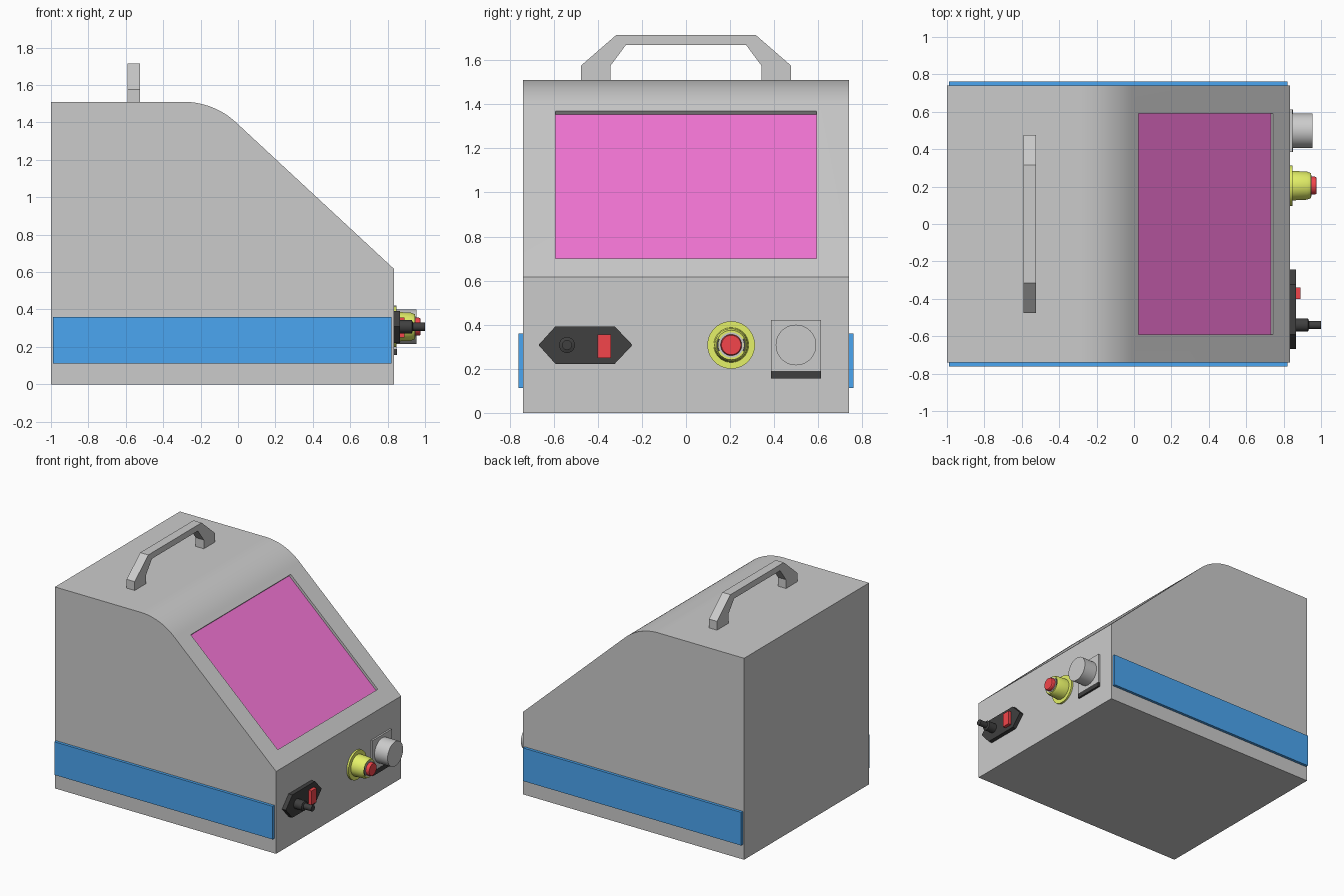
import bpy, bmesh, math
from mathutils import Vector

if "Cube" in bpy.data.objects:
    bpy.data.objects.remove(bpy.data.objects["Cube"])

X0, X1, TOP, HALF = -1.0, 0.834, 1.51, 0.74
BLUE = ("blue", (0.07, 0.38, 0.88, 1))
MAGENTA = ("magenta", (0.9, 0.18, 0.67, 1))
YELLOW = ("yellow", (0.78, 0.88, 0.14, 1))
RED = ("red", (0.9, 0.06, 0.07, 1))
BLACK = ("black", (0.05, 0.05, 0.05, 1))


def finish(name, bm, color):
    bmesh.ops.recalc_face_normals(bm, faces=bm.faces)
    mesh = bpy.data.meshes.new(name)
    bm.to_mesh(mesh)
    bm.free()
    ob = bpy.data.objects.new(name, mesh)
    bpy.context.collection.objects.link(ob)
    if color:
        mat = bpy.data.materials.get(color[0]) or bpy.data.materials.new(color[0])
        mat.diffuse_color = color[1]
        mat.use_nodes = True
        mat.node_tree.nodes["Principled BSDF"].inputs["Base Color"].default_value = mat.diffuse_color
        mesh.materials.append(mat)
    return ob


def smooth(ob):
    bpy.ops.object.select_all(action='DESELECT')
    ob.select_set(True)
    bpy.context.view_layer.objects.active = ob
    bpy.ops.object.shade_smooth_by_angle(angle=math.radians(25))


def prism(name, pts, axis, a, b, color=None):
    """Extrude a 2D outline along x (points are y,z) or y (points are x,z)."""
    bm = bmesh.new()
    place = (lambda p, t: (t, p[0], p[1])) if axis == 'x' else (lambda p, t: (p[0], t, p[1]))
    face = bm.faces.new([bm.verts.new(place(p, a)) for p in pts])
    new = bmesh.ops.extrude_face_region(bm, geom=[face])["geom"]
    verts = [v for v in new if isinstance(v, bmesh.types.BMVert)]
    bmesh.ops.translate(bm, verts=verts, vec=place((0, 0), b - a))
    return finish(name, bm, color)


def rect(u0, u1, v0, v1):
    return [(u0, v0), (u1, v0), (u1, v1), (u0, v1)]


def lathe(name, y, z, profile, color=None, sides=40):
    """Spin (x, radius) pairs about an axis parallel to x; ends are capped."""
    bm = bmesh.new()
    rings = [[bm.verts.new((x, y + r * math.cos(2 * math.pi * i / sides),
                            z + r * math.sin(2 * math.pi * i / sides)))
              for i in range(sides)] for x, r in profile]
    for p, q in zip(rings, rings[1:]):
        for i in range(sides):
            j = (i + 1) % sides
            bm.faces.new((p[i], p[j], q[j], q[i]))
    bm.faces.new(rings[0])
    bm.faces.new(rings[-1])
    ob = finish(name, bm, color)
    smooth(ob)
    return ob


# Housing: side profile with a rounded shoulder running into the sloped front
ang, rad, ax = math.radians(42.8), 0.41, -0.29
arc = [(ax + rad * math.sin(ang * i / 16), TOP - rad * (1 - math.cos(ang * i / 16)))
       for i in range(17)]
body = prism("housing", [(X0, 0), (X1, 0), (X1, 0.617)] + arc[::-1] + [(X0, TOP)],
             'y', -HALF, HALF)

# Screen recess cut square to the slope, with the screen at its floor
upper, lower = Vector((0.022, 1.368)), Vector((0.744, 0.70))
normal = Vector((math.sin(ang), math.cos(ang)))


def slope_box(h0, h1):
    return [upper + normal * h0, lower + normal * h0, lower + normal * h1, upper + normal * h1]


cutter = prism("recess_cutter", slope_box(-0.022, 0.1), 'y', -0.592, 0.592)
cutter.hide_render = True
mod = body.modifiers.new("recess", 'BOOLEAN')
mod.operation, mod.solver, mod.object = 'DIFFERENCE', 'EXACT', cutter
bpy.context.view_layer.objects.active = body
bpy.ops.object.modifier_apply(modifier=mod.name)
bpy.data.objects.remove(cutter)
smooth(body)
prism("screen", slope_box(-0.035, -0.018), 'y', -0.592, 0.592, MAGENTA)

# Side stripes
for side, s in (("front", -1), ("back", 1)):
    prism(side + "_stripe", rect(-0.99, 0.82, 0.112, 0.36), 'y',
          s * (HALF - 0.005), s * 0.761, BLUE)

# Carry handle
outer = [(0.476, TOP - 0.005), (0.476, 1.576), (0.316, 1.715)]
inner = [(0.272, 1.67), (0.342, 1.576), (0.342, TOP - 0.005)]
handle = (outer + [(-y, z) for y, z in outer[::-1]]
          + [(-y, z) for y, z in inner[::-1]] + inner)
prism("carry_handle", handle, 'x', -0.59, -0.523)

# Power inlet: hexagonal plate, rocker switch and cable plug
CZ = 0.308
prism("power_plate", [(-0.669, CZ), (-0.592, 0.222), (-0.324, 0.222),
                      (-0.243, CZ), (-0.324, 0.393), (-0.592, 0.393)],
      'x', X1 - 0.005, 0.865, BLACK)
prism("power_switch", rect(-0.401, -0.34, 0.25, 0.356), 'x', 0.86, 0.89, RED)
lathe("power_plug", -0.54, CZ, [(0.86, 0.036), (0.93, 0.036), (0.935, 0.022), (1.0, 0.022)], BLACK)

# Emergency stop: yellow collar, grey ring, red button and two dark arc marks
SY = 0.205
lathe("stop_collar", SY, CZ, [(X1 - 0.005, 0.108), (0.848, 0.108), (0.848, 0.079),
                              (0.925, 0.075), (0.945, 0.067)], YELLOW)
lathe("stop_ring", SY, CZ, [(0.93, 0.057), (0.949, 0.057)])
lathe("stop_button", SY, CZ, [(0.93, 0.048), (0.968, 0.048), (0.975, 0.044)], RED)
for side, mid in (("left", math.pi), ("right", 0)):
    marks = [(r, mid + d * 0.12) for r, ds in ((0.065, range(-4, 5)), (0.058, range(4, -5, -1)))
             for d in ds]
    prism(side + "_stop_mark", [(SY + r * math.cos(t), CZ + r * math.sin(t)) for r, t in marks],
          'x', 0.94, 0.947, BLACK)

# Rotary knob on a square plate with a dark bar beneath
prism("knob_plate", rect(0.386, 0.612, 0.19, 0.422), 'x', X1 - 0.005, 0.847)
prism("knob_bar", rect(0.386, 0.612, 0.156, 0.19), 'x', X1 - 0.005, 0.849, BLACK)
lathe("knob", 0.499, CZ, [(0.84, 0.092), (0.955, 0.092)])
